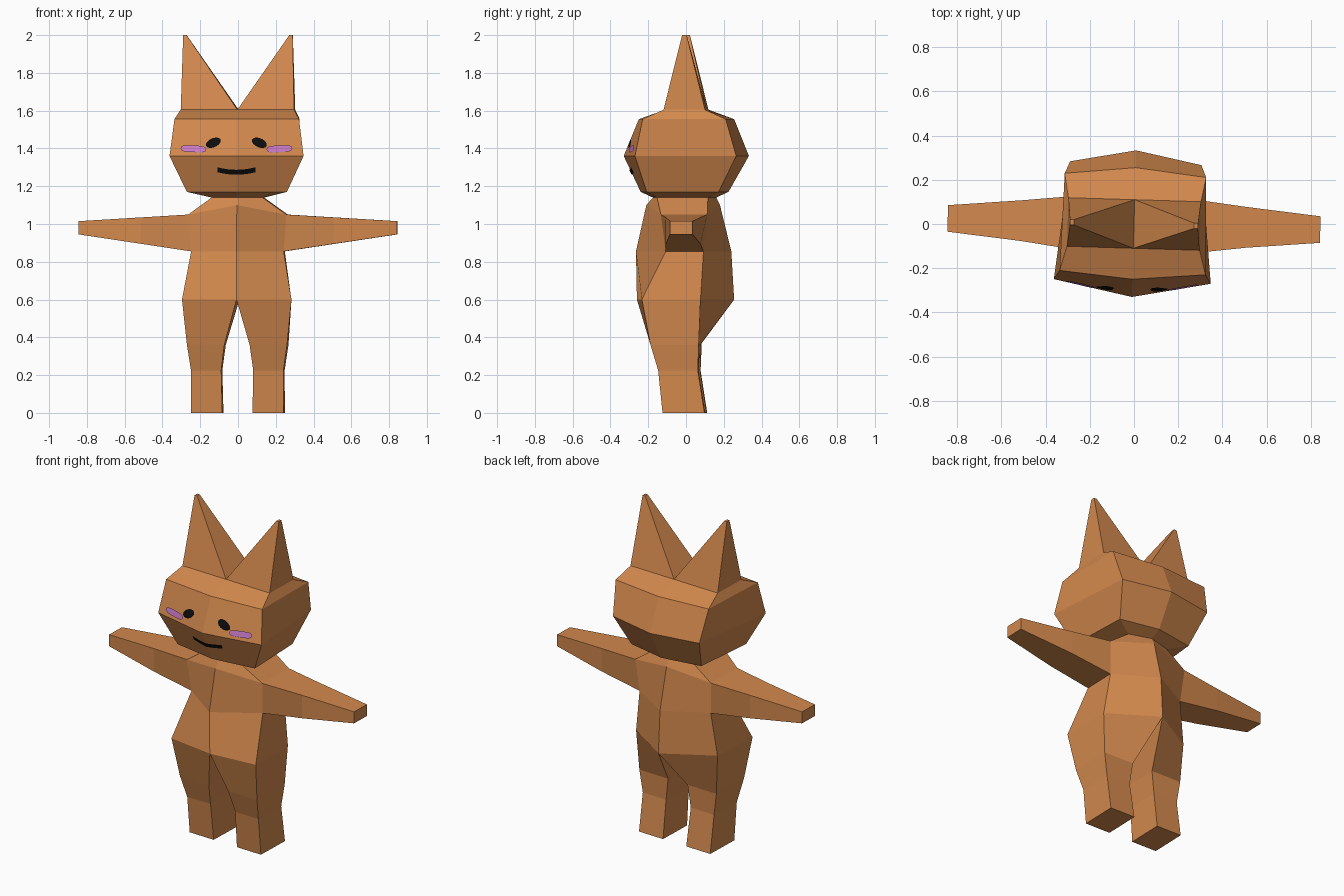
import bpy, bmesh, math
from mathutils import Vector, Matrix
from mathutils.bvhtree import BVHTree

if "Cube" in bpy.data.objects:
    bpy.data.objects.remove(bpy.data.objects["Cube"])

TURN = Matrix.Rotation(-0.03, 4, 'Z')   # whole figure is turned very slightly


def material(name, rgb):
    m = bpy.data.materials.new(name)
    m.diffuse_color = (*rgb, 1)
    m.use_nodes = True
    m.node_tree.nodes["Principled BSDF"].inputs["Base Color"].default_value = m.diffuse_color
    return m


ORANGE = material("orange fur", (0.65, 0.25, 0.075))
BLACK = material("black features", (0.004, 0.004, 0.004))
PINK = material("pink blush", (0.60, 0.20, 0.58))


def finish(name, bm, mat):
    bm.transform(TURN)
    me = bpy.data.meshes.new(name)
    bm.to_mesh(me)
    bm.free()
    ob = bpy.data.objects.new(name, me)
    me.materials.append(mat)
    bpy.context.collection.objects.link(ob)
    return ob


def loft(name, rings, cap_end=False, drop_side=()):
    """Join four-point rings of the +x half, and mirror to -x."""
    bm = bmesh.new()
    for sx in (1, -1):
        vs = [[bm.verts.new((sx * x, y, z)) for x, y, z in r] for r in rings]
        for i in range(len(rings) - 1):
            for j in range(4):
                k = (j + 1) % 4
                on_seam = all(abs(v.co.x) < 1e-5 for v in
                              (vs[i][j], vs[i][k], vs[i + 1][j], vs[i + 1][k]))
                if on_seam or (j == 1 and i in drop_side):
                    continue
                bm.faces.new((vs[i][j], vs[i][k], vs[i + 1][k], vs[i + 1][j]))
        if cap_end:
            bm.faces.new(vs[-1])
    bmesh.ops.remove_doubles(bm, verts=bm.verts, dist=1e-4)
    bmesh.ops.recalc_face_normals(bm, faces=bm.faces)
    # make sure the normals point outwards
    mid = sum((v.co for v in bm.verts), Vector()) / len(bm.verts)
    far = max(bm.faces, key=lambda f: abs(f.calc_center_median().x))
    if far.normal.dot(far.calc_center_median() - mid) < 0:
        bmesh.ops.reverse_faces(bm, faces=bm.faces)
    return finish(name, bm, ORANGE)


def level(z, front, xf, yf, xb, yb, back):
    """Ring: front centre, front corner, back corner, back centre."""
    return [(0, front, z), (xf, yf, z), (xb, yb, z), (0, back, z)]


def box_ring(x0, x1, y0, y1, z):
    return [(x0, y0, z), (x1, y0, z), (x1, y1, z), (x0, y1, z)]


# head
neck = level(1.14, -0.175, 0.135, -0.15, 0.135, 0.12, 0.16)
head = loft("head", [
    level(1.605, -0.11, 0.30, -0.11, 0.30, 0.11, 0.11),
    level(1.555, -0.25, 0.33, -0.22, 0.32, 0.22, 0.255),
    level(1.36, -0.33, 0.355, -0.26, 0.297, 0.275, 0.333),
    level(1.17, -0.24, 0.265, -0.20, 0.24, 0.18, 0.225),
    neck])

# ears
loft("ears", [box_ring(0, 0.30, -0.11, 0.11, 1.605),
              box_ring(0.272, 0.29, -0.012, 0.012, 2.0)], cap_end=True)

# torso
shoulder = level(1.05, -0.21, 0.26, -0.125, 0.26, 0.12, 0.18)
shoulder[0], shoulder[3] = (0, -0.21, 1.10), (0, 0.18, 1.10)
waist = level(0.855, -0.265, 0.245, -0.10, 0.245, 0.10, 0.24)
hip = level(0.60, -0.26, 0.29, -0.225, 0.28, 0.085, 0.255)
loft("torso", [neck, shoulder, waist, hip], drop_side=(1,))

# arms
def arm_ring(x, half, z0, z1):
    return [(x, -half, z1), (x, half, z1), (x, half, z0), (x, -half, z0)]

loft("arms", [[shoulder[1], shoulder[2], waist[2], waist[1]],
              arm_ring(0.51, 0.092, 0.895, 1.035),
              arm_ring(0.843, 0.06, 0.945, 1.015)], cap_end=True)

# legs
loft("legs", [hip,
              box_ring(0.067, 0.265, -0.18, 0.075, 0.36),
              box_ring(0.085, 0.245, -0.14, 0.07, 0.225),
              box_ring(0.08, 0.245, -0.117, 0.105, 0.0)], cap_end=True)

# painted face: thin plates projected onto the head
inv = TURN.inverted()
tree = BVHTree.FromPolygons([inv @ v.co for v in head.data.vertices],
                            [tuple(p.vertices) for p in head.data.polygons])


def on_face(x, z):
    hit = tree.ray_cast(Vector((x, -2, z)), Vector((0, 1, 0)))[0]
    return (x, hit.y - 0.005, z)


def spots(name, mat, cx, cz, rx, rz, tilt, power=1.0, n=14):
    """A pair of mirrored oval plates; a low power makes them squarer."""
    bm = bmesh.new()
    ct, st = math.cos(tilt), math.sin(tilt)
    for sx in (1, -1):
        mid = bm.verts.new(on_face(sx * cx, cz))
        rim = []
        for i in range(n):
            c, s = math.cos(math.tau * i / n), math.sin(math.tau * i / n)
            u = rx * math.copysign(abs(c) ** power, c)
            v = rz * math.copysign(abs(s) ** power, s)
            rim.append(bm.verts.new(on_face(sx * (cx + u * ct - v * st),
                                            cz + u * st + v * ct)))
        for i in range(n):
            tri = [mid, rim[i], rim[(i + 1) % n]]
            bm.faces.new(tri if sx > 0 else tri[::-1])
    finish(name, bm, mat)


spots("eyes", BLACK, 0.122, 1.43, 0.042, 0.024, -0.42)
spots("cheeks", PINK, 0.228, 1.398, 0.068, 0.018, 0.05, power=0.6)

# mouth
bm = bmesh.new()
cols = []
for i in range(9):
    t = i / 4 - 1
    z = 1.274 + 0.013 * t * t
    cols.append([bm.verts.new(on_face(0.10 * t, z + d)) for d in (-0.013, 0.013)])
for a, b in zip(cols, cols[1:]):
    bm.faces.new((a[0], b[0], b[1], a[1]))
finish("mouth", bm, BLACK)
